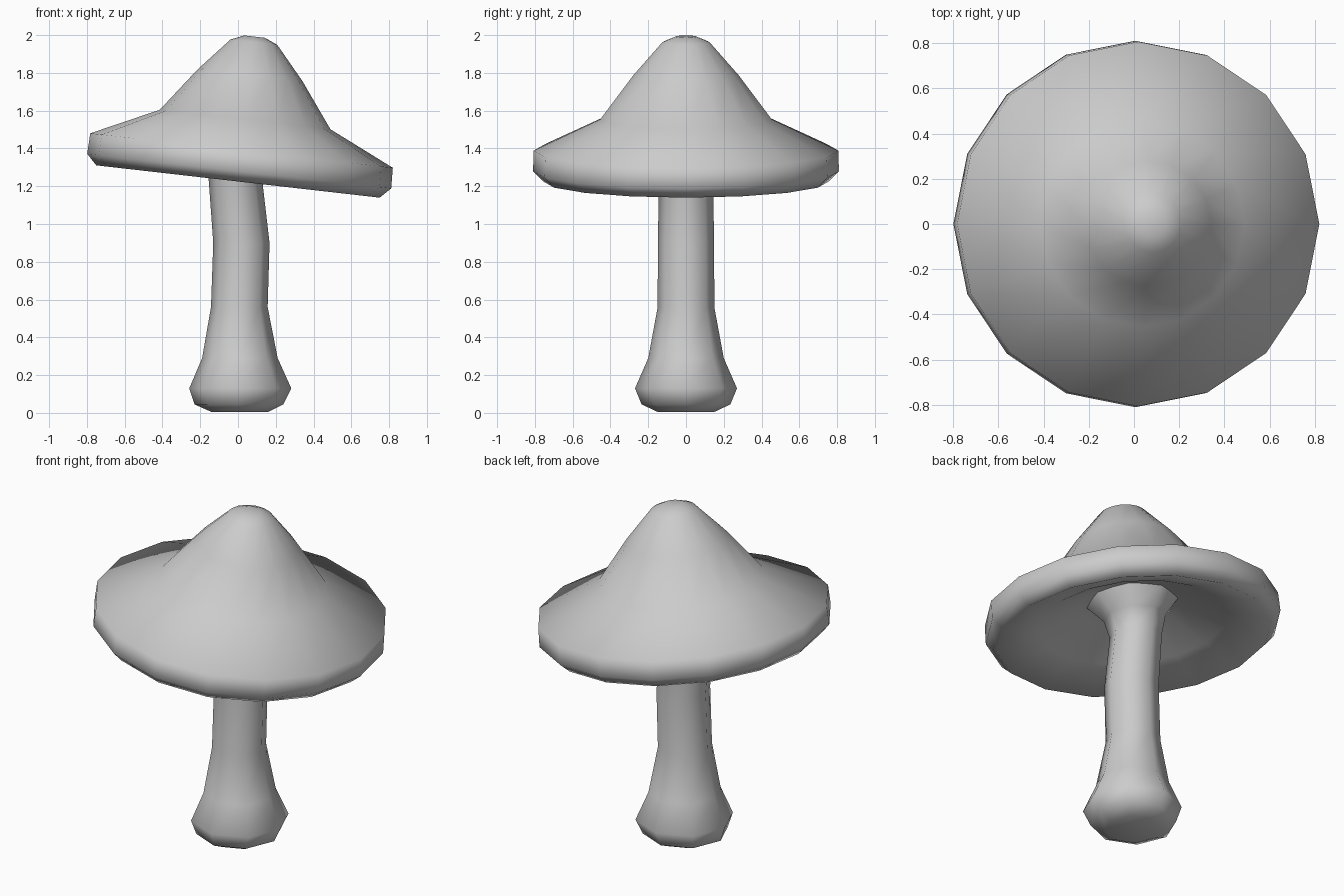
import bpy, bmesh
from math import cos, sin, pi, radians
from mathutils import Matrix

if "Cube" in bpy.data.objects:
    bpy.data.objects.remove(bpy.data.objects["Cube"])


def loft(name, rings, sides, matrix=Matrix()):
    """Skin circular rings (centre_x, radius, z, tilt in degrees) and close both ends."""
    bm = bmesh.new()
    loops = []
    for cx, r, z, tilt in rings:
        m = matrix @ Matrix.Translation((cx, 0, z)) @ Matrix.Rotation(radians(tilt), 4, 'Y')
        loops.append([bm.verts.new(m @ Matrix.Translation(
            (r * cos(2 * pi * i / sides), r * sin(2 * pi * i / sides), 0)).translation)
            for i in range(sides)])
    for a, b in zip(loops, loops[1:]):
        for i in range(sides):
            j = (i + 1) % sides
            bm.faces.new((a[i], a[j], b[j], b[i]))
    bm.faces.new(loops[0][::-1])
    bm.faces.new(loops[-1])
    bmesh.ops.recalc_face_normals(bm, faces=bm.faces)
    mesh = bpy.data.meshes.new(name)
    bm.to_mesh(mesh)
    bm.free()
    for p in mesh.polygons:
        p.use_smooth = True
    obj = bpy.data.objects.new(name, mesh)
    bpy.context.collection.objects.link(obj)
    return obj


# Cap: hollow underside, rounded rim, flared skirt and blunt peak, tilted to the right
cap_profile = [(0.05, 0.25), (0.28, 0.20), (0.52, 0.085), (0.755, 0.0),
               (0.81, 0.055), (0.806, 0.165), (0.455, 0.33), (0.28, 0.565),
               (0.125, 0.742), (0.055, 0.772)]
cap_frame = Matrix.Translation((0, 0, 1.225)) @ Matrix.Rotation(radians(6.5), 4, 'Y')
loft("mushroom_cap", [(0, r, z, 0) for r, z in cap_profile], 16, cap_frame)

# Stem: bulbous foot, slightly bent shaft, flare into the underside of the cap
stem_rings = [(0.01, 0.15, 0.005, 0), (0.005, 0.235, 0.045, 0), (0.012, 0.27, 0.13, 0),
              (0.01, 0.2, 0.29, 0), (0.007, 0.15, 0.56, 0), (0.018, 0.149, 0.9, 0),
              (-0.013, 0.143, 1.23, 4), (-0.005, 0.17, 1.34, 6.5),
              (0.01, 0.25, 1.43, 6.5), (0.02, 0.26, 1.48, 6.5)]
loft("mushroom_stem", stem_rings, 8)
